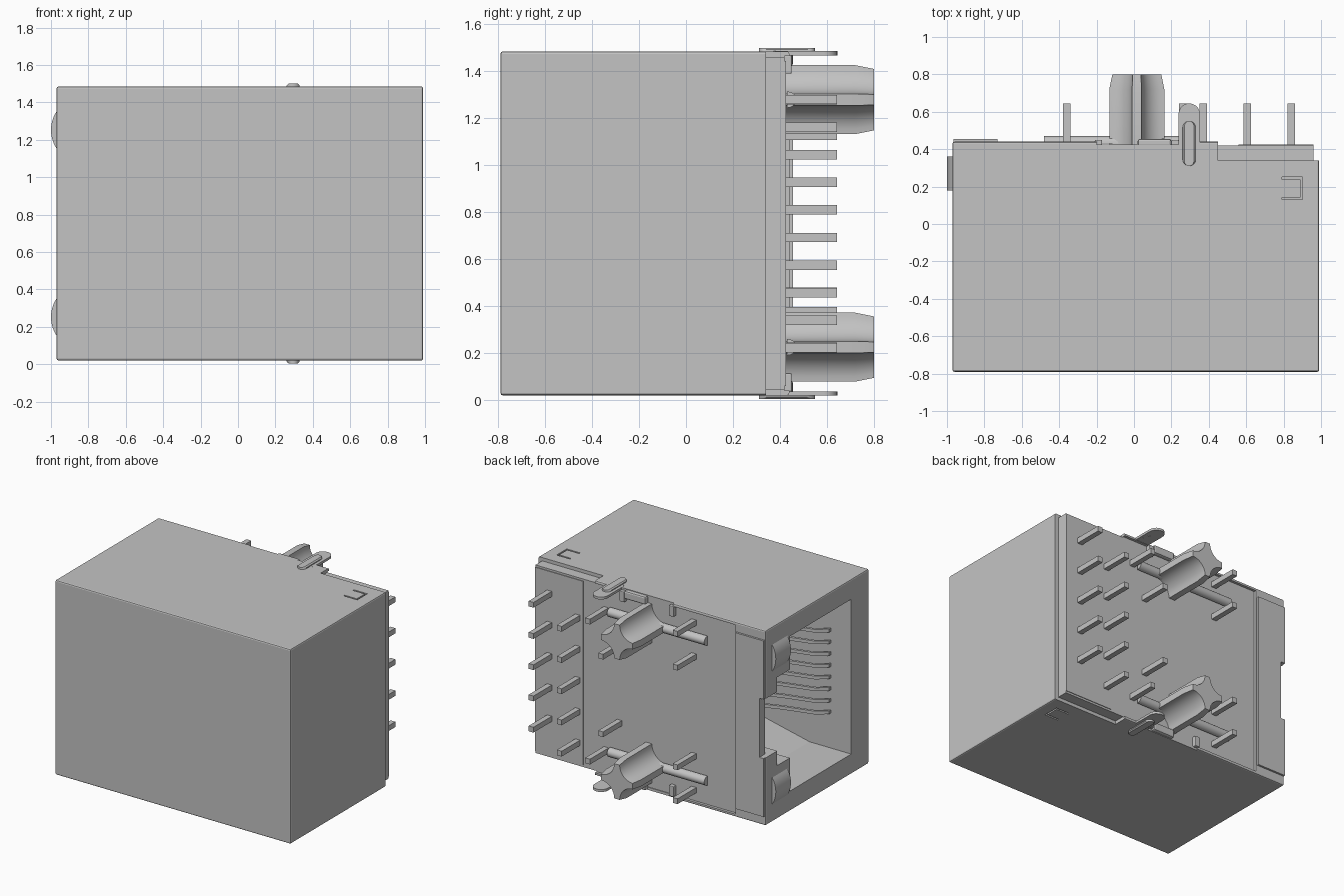
import bpy, bmesh, math
from mathutils import Vector

cube = bpy.data.objects.get("Cube")
if cube:
    bpy.data.objects.remove(cube, do_unlink=True)

grey = bpy.data.materials.new("plain grey")
grey.use_nodes = True
colour = (0.55, 0.55, 0.55, 1)
grey.diffuse_color = colour
grey.node_tree.nodes["Principled BSDF"].inputs["Base Color"].default_value = colour
MID = 0.7525  # height of the mirror plane


def finish(name, bm, smooth=False):
    bmesh.ops.recalc_face_normals(bm, faces=bm.faces)
    mesh = bpy.data.meshes.new(name)
    bm.to_mesh(mesh)
    bm.free()
    mesh.materials.append(grey)
    ob = bpy.data.objects.new(name, mesh)
    bpy.context.collection.objects.link(ob)
    if smooth:
        bpy.ops.object.select_all(action='DESELECT')
        bpy.context.view_layer.objects.active = ob
        ob.select_set(True)
        bpy.ops.object.shade_smooth_by_angle(angle=math.radians(35))
    return ob


def box(name, x, y, z, bevel=0):
    """Box from three (low, high) ranges."""
    bm = bmesh.new()
    bmesh.ops.create_cube(bm, size=1)
    for v in bm.verts:
        v.co = Vector([r[0] if c < 0 else r[1] for c, r in zip(v.co, (x, y, z))])
    if bevel:
        bmesh.ops.bevel(bm, geom=bm.edges[:], offset=bevel, segments=2,
                        profile=0.5, affect='EDGES')
    return finish(name, bm)


def loft(name, rings, smooth=True):
    """Closed solid through rings of equal point count."""
    bm = bmesh.new()
    loops = [[bm.verts.new(p) for p in ring] for ring in rings]
    n = len(loops[0])
    for a, b in zip(loops, loops[1:]):
        for i in range(n):
            j = (i + 1) % n
            bm.faces.new((a[i], a[j], b[j], b[i]))
    bm.faces.new(loops[0])
    bm.faces.new(loops[-1])
    return finish(name, bm, smooth)


def cut(target, x, y, z):
    cutter = box("cutter", x, y, z)
    cutter.hide_render = True
    mod = target.modifiers.new("cut", 'BOOLEAN')
    mod.operation, mod.solver, mod.object = 'DIFFERENCE', 'EXACT', cutter
    bpy.context.view_layer.objects.active = target
    bpy.ops.object.modifier_apply(modifier=mod.name)
    bpy.data.objects.remove(cutter, do_unlink=True)


def flip(lo, hi, side):
    """Mirror a height range when side is -1."""
    return (lo, hi) if side > 0 else (2 * MID - hi, 2 * MID - lo)


def capsule(x, y0, y1, r, z):
    arc = [math.pi * i / 10 for i in range(11)]
    return ([(x + r * math.cos(a), y1 - r + r * math.sin(a), z) for a in arc] +
            [(x - r * math.cos(a), y0 + r - r * math.sin(a), z) for a in arc])


# Metal case with the board side stepped and recessed
case = box("case", (-0.97, 0.99), (-0.79, 0.44), (0.02, 1.485), 0.01)
cut(case, (0.45, 1.1), (0.34, 0.6), (-0.1, 1.6))
cut(case, (-0.72, 0.46), (0.42, 0.6), (0.04, 1.465))
cut(case, (-0.2, 0.24), (0.425, 0.6), (-0.1, 1.6))

# Plug opening, stepped latch slot and edge notch
cut(case, (-1.1, 0.1), (-0.58, 0.15), (0.17, 1.335))
cut(case, (-1.1, -0.1), (0.1, 0.3), (0.42, 1.085))
cut(case, (-1.1, -0.3), (0.25, 0.39), (0.53, 0.975))

# U-shaped slits around the pressed catches
for lo, hi in ((0.01, 0.045), (1.46, 1.5)):
    cut(case, (0.89, 0.902), (0.13, 0.25), (lo, hi))
    cut(case, (0.79, 0.895), (0.13, 0.142), (lo, hi))
    cut(case, (0.79, 0.895), (0.238, 0.25), (lo, hi))

# Plastic body showing past the case
box("body_base", (0.45, 0.96), (0.3, 0.42), (0.045, 1.46))
box("body_ledge", (0.56, 0.96), (0.32, 0.425), (0.06, 1.445))

# Raised strip beside the opening
strip = box("raised_strip", (-0.965, -0.73), (0.41, 0.455), (0.09, 1.415))
for part in (strip, case):
    cut(part, (-1.1, -0.93), (0.28, 0.6), (0.53, 0.975))

for side, tag in ((1, "upper"), (-1, "lower")):
    zc = MID + side * 0.527

    # Four-lobed board peg with a tapered tip
    r, w, cx = 0.147, 0.025, 0.015
    star = []
    for q in range(4):
        ca, sa = math.cos(q * math.pi / 2), math.sin(q * math.pi / 2)
        for i in range(9):
            a = -math.pi / 2 - i * math.pi / 16
            px, pz = r + (r - w) * math.cos(a), r + (r - w) * math.sin(a)
            star.append((px * ca - pz * sa, px * sa + pz * ca))
    loft(tag + "_board_peg",
         [[(cx + s * px, y, zc + s * pz) for px, pz in star]
          for y, s in ((0.4, 1), (0.72, 1), (0.8, 0.89))])

    # Rounded rib across the peg
    rib = [(0.43 + 0.04 * math.sin(math.pi * i / 10),
            0.035 * math.cos(math.pi * i / 10)) for i in range(11)]
    loft(tag + "_rib", [[(x, y, zc + z) for y, z in rib] for x in (-0.48, 0.33)])

    # Ground ear with a pressed bead
    z0, z1 = flip(1.468, 1.486, side)
    loft(tag + "_ground_ear", [capsule(0.295, 0.36, 0.645, 0.057, z) for z in (z0, z1)])
    zs = [MID + side * h for h in (0.715, 0.74, 0.7475)]
    loft(tag + "_ear_bead", [capsule(0.295, 0.31, 0.55, rad, z)
                             for z, rad in zip(zs, (0.037, 0.034, 0.025))])

    # Folded case tab and small edge clips
    box(tag + "_folded_tab", (0.02, 0.2), (0.415, 0.455), flip(1.42, 1.482, side), 0.012)
    for x in (-0.19, 0.22):
        box(tag + "_edge_clip", (x - 0.02, x + 0.02), (0.4, 0.45), flip(1.39, 1.47, side), 0.006)

    # Curved spring at the opening
    spring = []
    for i in range(13):
        a = math.radians(-34 + 68 * i / 12)
        spring.append((-0.82 - 0.18 * math.cos(a), MID + side * 0.5 + 0.18 * math.sin(a)))
    loft(tag + "_spring", [[(x, y, z) for x, z in spring] for y in (0.18, 0.36)])

    # Sloped guide inside the opening
    guide = [(-0.7, 0.6), (0.1, 0.6), (0.1, 0.42)]
    loft(tag + "_guide", [[(x, y, MID + side * h) for x, h in guide]
                          for y in (-0.58, -0.2)], False)

# Board pins: staggered rows, inner pins and ground pins
pitch = 0.1175
pins = [(0.84 if i % 2 == 0 else 0.605, 1.28 - i * pitch) for i in range(10)]
for s in (1, -1):
    pins += [(0.37, MID + s * 0.527), (0.26, MID + s * 0.292),
             (-0.36, MID + s * 0.63), (-0.36, MID + s * 0.375)]
for x, z in pins:
    box("board_pin", (x - 0.02, x + 0.02), (0.4, 0.643), (z - 0.02, z + 0.02))

# Row of bent contact wires inside the opening
path = [(-0.8, -0.57), (-0.72, -0.51), (-0.5, -0.45), (-0.25, -0.36), (0.1, -0.2)]
for i in range(8):
    z = MID + (i - 3.5) * 0.088
    loft("contact_wire", [[(x, y + dy, z + dz) for dy, dz in
                           ((-0.01, -0.012), (0.01, -0.012), (0.01, 0.012), (-0.01, 0.012))]
                          for x, y in path], False)
